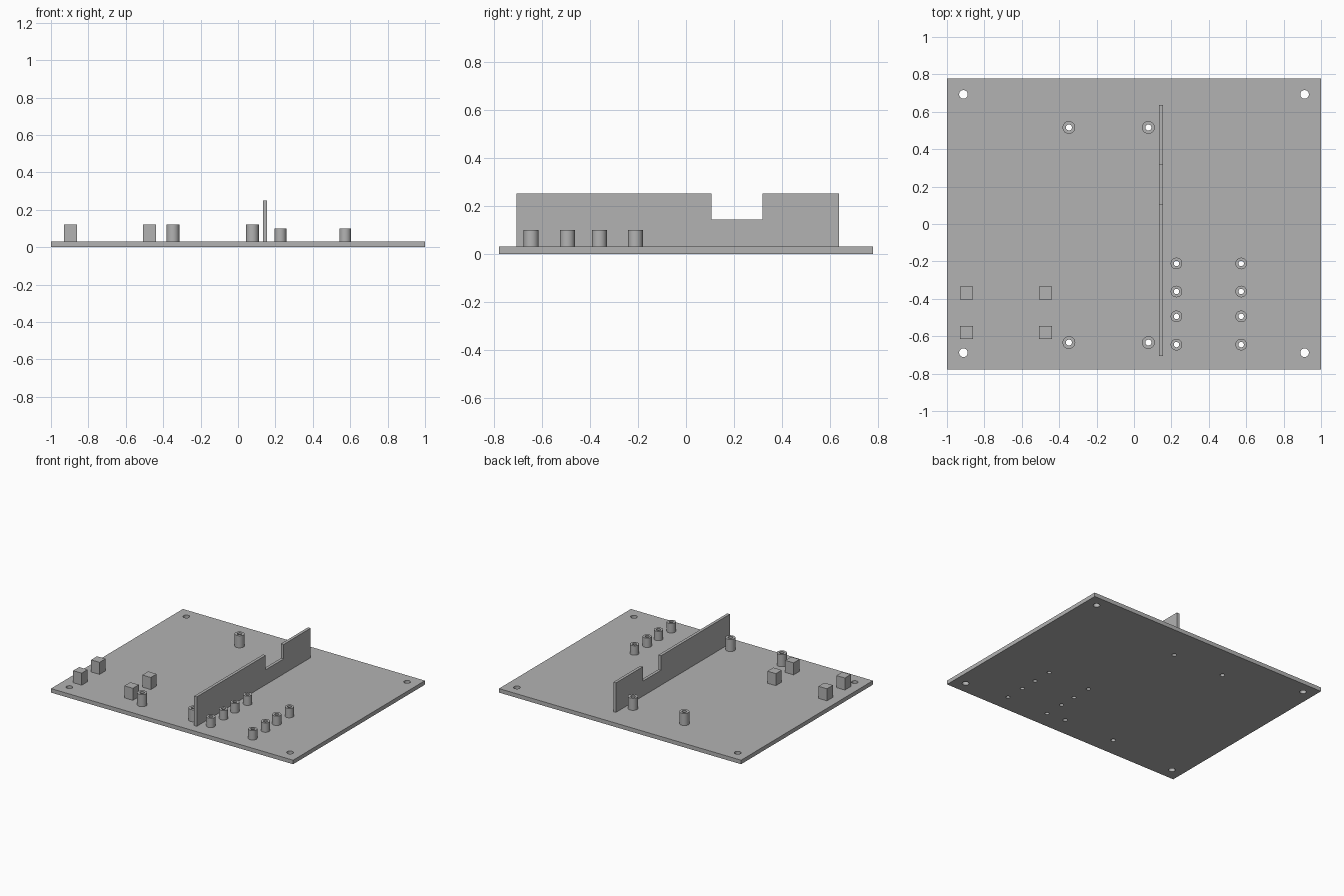
import bpy, bmesh, math
from mathutils import Matrix

cube = bpy.data.objects.get("Cube")
if cube:
    bpy.data.objects.remove(cube, do_unlink=True)

# One neutral grey for the whole panel
grey = bpy.data.materials.new("plain_grey")
grey.use_nodes = True
COLOUR = (0.45, 0.45, 0.45, 1)
grey.diffuse_color = COLOUR
grey.node_tree.nodes["Principled BSDF"].inputs["Base Color"].default_value = COLOUR

PLATE_TOP = 0.03
SEGMENTS = 32


def make_object(name, bm, smooth=False):
    bmesh.ops.recalc_face_normals(bm, faces=bm.faces)
    mesh = bpy.data.meshes.new(name)
    bm.to_mesh(mesh)
    bm.free()
    mesh.materials.append(grey)
    obj = bpy.data.objects.new(name, mesh)
    bpy.context.collection.objects.link(obj)
    if smooth:
        bpy.ops.object.select_all(action='DESELECT')
        obj.select_set(True)
        bpy.context.view_layer.objects.active = obj
        bpy.ops.object.shade_smooth_by_angle(angle=math.radians(35))
    return obj


def add_box(bm, x, y, z0, z1, width, depth):
    matrix = (Matrix.Translation((x, y, (z0 + z1) / 2))
              @ Matrix.Diagonal((width, depth, z1 - z0, 1)))
    bmesh.ops.create_cube(bm, size=1, matrix=matrix)


def tube(name, x, y, top, outer, inner):
    """Hollow post standing on the plate."""
    bm = bmesh.new()
    section = [(outer, PLATE_TOP), (outer, top), (inner, top), (inner, PLATE_TOP)]
    rings = []
    for i in range(SEGMENTS):
        a = math.tau * i / SEGMENTS
        rings.append([bm.verts.new((x + r * math.cos(a), y + r * math.sin(a), z))
                      for r, z in section])
    for i, ring in enumerate(rings):
        following = rings[(i + 1) % SEGMENTS]
        for j in range(4):
            k = (j + 1) % 4
            bm.faces.new((ring[j], following[j], following[k], ring[k]))
    return make_object(name, bm, smooth=True)


def grid(xs, ys):
    return [(x, y) for x in xs for y in ys]


corner_holes = grid((-0.912, 0.912), (-0.688, 0.693))
tall_posts = grid((-0.348, 0.077), (-0.634, 0.516))
short_posts = grid((0.227, 0.573), (-0.645, -0.494, -0.361, -0.211))
blocks = grid((-0.896, -0.473), (-0.58, -0.369))

# Base plate, drilled at the corners and under every post
bm = bmesh.new()
add_box(bm, 0, 0, 0, PLATE_TOP, 2, 1.556)
plate = make_object("base_plate", bm)

bm = bmesh.new()
for spots, radius in ((corner_holes, 0.023), (tall_posts, 0.016), (short_posts, 0.0145)):
    for x, y in spots:
        bmesh.ops.create_cone(bm, cap_ends=True, segments=SEGMENTS,
                              radius1=radius, radius2=radius, depth=0.2,
                              matrix=Matrix.Translation((x, y, 0)))
drill = make_object("hole_cutter", bm)
drill.hide_render = True

cut = plate.modifiers.new("holes", 'BOOLEAN')
cut.operation = 'DIFFERENCE'
cut.solver = 'EXACT'
cut.object = drill
bpy.ops.object.select_all(action='DESELECT')
plate.select_set(True)
bpy.context.view_layer.objects.active = plate
bpy.ops.object.modifier_apply(modifier=cut.name)
bpy.data.objects.remove(drill, do_unlink=True)

# Hollow mounting posts
for n, (x, y) in enumerate(tall_posts, 1):
    tube(f"tall_post_{n}", x, y, 0.12, 0.034, 0.016)
for n, (x, y) in enumerate(short_posts, 1):
    tube(f"short_post_{n}", x, y, 0.10, 0.031, 0.0145)

# Square support blocks
for n, (x, y) in enumerate(blocks, 1):
    bm = bmesh.new()
    add_box(bm, x, y, PLATE_TOP, 0.12, 0.07, 0.07)
    make_object(f"support_block_{n}", bm)

# Dividing wall with a cable notch, extruded from its side profile
profile = [(-0.707, PLATE_TOP), (0.637, PLATE_TOP), (0.637, 0.25), (0.318, 0.25),
           (0.318, 0.142), (0.106, 0.142), (0.106, 0.25), (-0.707, 0.25)]
bm = bmesh.new()
side = bm.faces.new([bm.verts.new((0.133, y, z)) for y, z in profile])
extruded = bmesh.ops.extrude_face_region(bm, geom=[side], use_keep_orig=True)
bmesh.ops.translate(bm, vec=(0.022, 0, 0),
                    verts=[v for v in extruded["geom"] if isinstance(v, bmesh.types.BMVert)])
make_object("divider_wall", bm)
